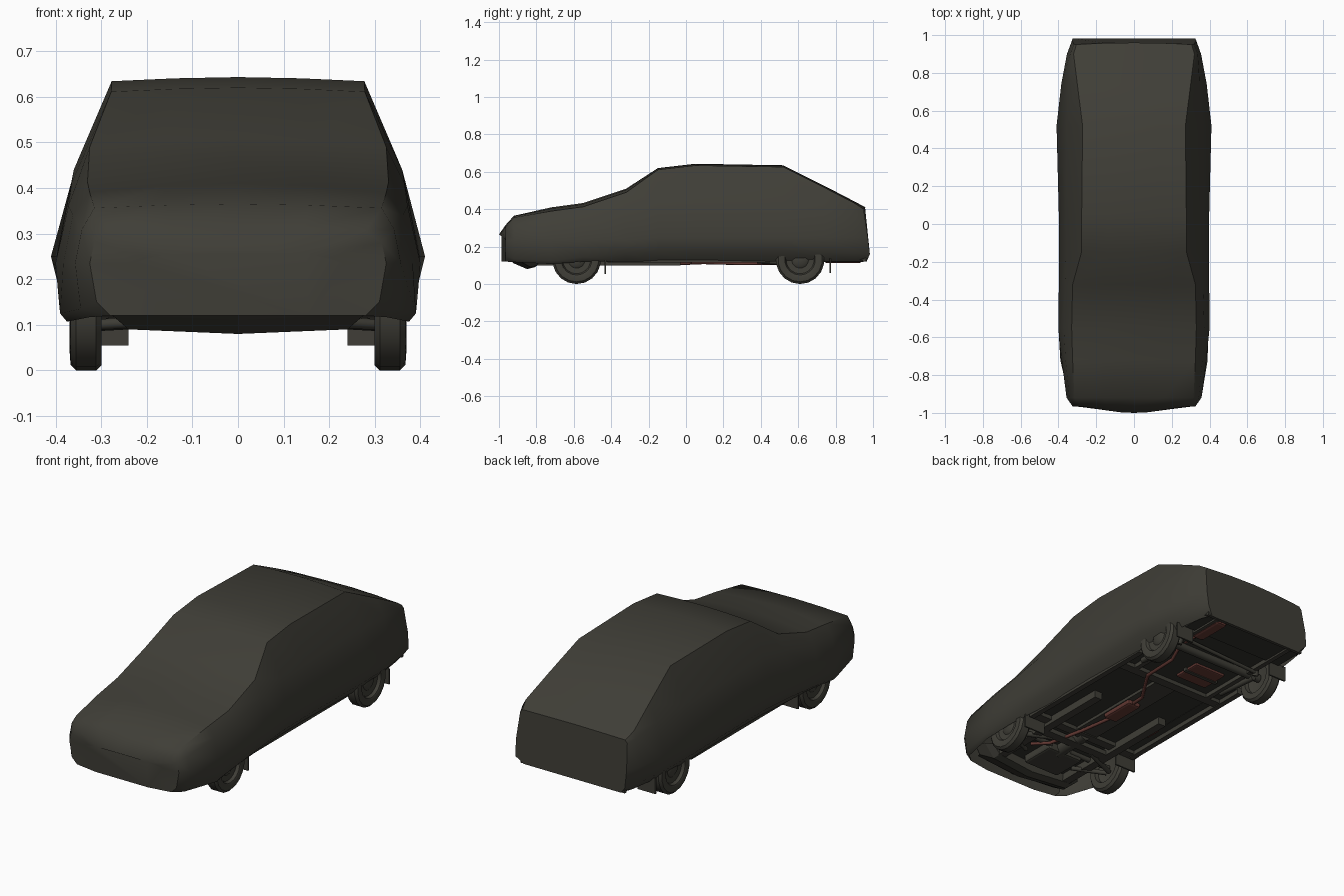
import bpy, bmesh, math
from mathutils import Vector

if "Cube" in bpy.data.objects:
    bpy.data.objects.remove(bpy.data.objects["Cube"])


def mat(name, c):
    m = bpy.data.materials.new(name)
    m.diffuse_color = (*c, 1)
    m.use_nodes = True
    m.node_tree.nodes["Principled BSDF"].inputs["Base Color"].default_value = m.diffuse_color
    return m


CLOTH = mat("dark olive grey", (0.050, 0.048, 0.038))
FLOOR = mat("charcoal", (0.034, 0.033, 0.027))
RED = mat("dull red metal", (0.13, 0.042, 0.034))


def finish(bm, name, material, smooth=None):
    bmesh.ops.recalc_face_normals(bm, faces=bm.faces)
    me = bpy.data.meshes.new(name)
    bm.to_mesh(me)
    bm.free()
    me.materials.append(material)
    ob = bpy.data.objects.new(name, me)
    bpy.context.collection.objects.link(ob)
    if smooth:
        bpy.ops.object.select_all(action='DESELECT')
        ob.select_set(True)
        bpy.context.view_layer.objects.active = ob
        bpy.ops.object.shade_smooth_by_angle(angle=math.radians(smooth))
    return ob


def loft(stations, shift, closed=False):
    """Skin across mirrored half sections [(y, [(x, z), ...])]; first point is on the centre."""
    bm = bmesh.new()
    rings = []
    for y, half in stations:
        mirrored = half[1:-1] if closed else half[1:]
        pts = [(-x, z) for x, z in reversed(mirrored)] + list(half)
        rings.append([bm.verts.new((x, y + shift(x, y, z), z)) for x, z in pts])
    for a, b in zip(rings, rings[1:]):
        n = len(a)
        for i in range(n if closed else n - 1):
            j = (i + 1) % n
            bm.faces.new((a[i], a[j], b[j], b[i]))
    for r in (rings[0], rings[-1]):
        bm.faces.new(r)
    return bm


def box(name, lo, hi, material=CLOTH, bevel=0):
    bm = bmesh.new()
    bmesh.ops.create_cube(bm, size=1)
    for v in bm.verts:
        v.co = Vector([lo[i] + (v.co[i] + 0.5) * (hi[i] - lo[i]) for i in range(3)])
    if bevel:
        bmesh.ops.bevel(bm, geom=bm.edges[:], offset=bevel, segments=2, affect='EDGES', profile=.5)
    return finish(bm, name, material)


def rod(name, a, b, r, material=CLOTH, seg=10):
    a, b = Vector(a), Vector(b)
    bm = bmesh.new()
    bmesh.ops.create_cone(bm, cap_ends=True, segments=seg, radius1=r, radius2=r, depth=(b - a).length)
    q = (b - a).to_track_quat('Z', 'Y')
    for v in bm.verts:
        v.co = q @ v.co + (a + b) / 2
    return finish(bm, name, material, 40)


# Draped cover section: centre top, roof edge, belt line, widest point, hem, tucked skirt
def sec(y, zt, xr, xb, zb, xw, xh, zh):
    zr = zt - (.02 if -.8 < y < -.2 else .009)
    skirt = (xh - .6 * (zh - .12) - .012, min(.12, zh - .018))
    return y, [(0, zt), (xr * .5, zt * .7 + zr * .3), (xr, zr), (xb, zb), (xw, .25 if y > -.2 else .235), (xh, zh), skirt]


def end_shape(x, y, z):
    """Slanted, slightly bowed tail with its hem tucked in; bowed nose."""
    if y > .95:
        return .155 * (.41 - max(z, .165)) - max(0, .165 - z) * .5 - .012 * (x / .32) ** 2
    return .03 * (x / .22) ** 2 if y < -.99 else 0


cover = loft([
    sec(-1.00, .265, .15, .20, .247, .23, .20, .175),
    sec(-.965, .315, .28, .315, .28, .325, .31, .15),
    sec(-.92, .365, .315, .342, .31, .357, .345, .135),
    sec(-.72, .41, .325, .362, .34, .383, .39, .125),
    sec(-.55, .433, .33, .372, .36, .40, .392, .145),
    sec(-.32, .51, .325, .365, .41, .398, .388, .165),
    sec(-.15, .62, .278, .36, .44, .398, .382, .172),
    sec(.05, .643, .277, .36, .44, .398, .382, .175),
    sec(.52, .635, .272, .358, .44, .41, .392, .178),
    sec(.74, .525, .30, .348, .43, .385, .378, .17),
    sec(.90, .442, .32, .338, .40, .355, .352, .165),
    sec(.96, .41, .305, .318, .385, .328, .325, .16),
], end_shape)
finish(cover, "draped_cover", CLOTH, 45)

# Front valance below the nose
val = loft([
    (-.965, [(0, .165), (.24, .165), (.25, .15), (0, .145)]),
    (-.92, [(0, .16), (.31, .16), (.28, .125), (0, .11)]),
    (-.85, [(0, .15), (.31, .15), (.24, .09), (0, .08)]),
    (-.81, [(0, .14), (.28, .14), (.23, .10), (0, .09)]),
], lambda x, y, z: .03 * (x / .3) ** 2, closed=True)
finish(val, "front_valance", CLOTH)

# Floor pan: centre strip and tail, leaving wheel wells open
box("floor_centre", (-.27, -.82, .14), (.27, .97, .15), FLOOR)
box("tail_floor", (-.31, .78, .128), (.31, .955, .14), FLOOR)
box("floor_tunnel", (-.065, -.38, .124), (.065, .30, .142))
box("rear_lower_edge", (-.31, .945, .12), (.31, .962, .15))
for y in (-.40, .28):
    box("floor_crossmember", (-.34, y - .025, .118), (.34, y + .025, .142))


# Wheel: revolved tyre and dished rim
def wheel(side, y):
    prof = [(0, .058), (.03, .058), (.045, .048), (.075, .05), (.082, .066), (.09, .07), (.118, .068),
            (.13, .056), (.13, .012), (.118, .0), (.085, .0), (.08, .02), (.03, .03), (0, .03)]
    bm = bmesh.new()
    vs = [bm.verts.new((side * (.299 + w), y, .13 + r)) for r, w in prof]
    es = [bm.edges.new(p) for p in zip(vs, vs[1:])]
    bmesh.ops.spin(bm, geom=vs + es, cent=(0, y, .13), axis=(1, 0, 0), angle=math.tau, steps=18, use_duplicate=False)
    bmesh.ops.remove_doubles(bm, verts=bm.verts, dist=1e-4)
    finish(bm, "wheel", CLOTH, 35)


for s in (-1, 1):
    def sbox(name, lo, hi, m=CLOTH):
        xs = sorted((s * lo[0], s * hi[0]))
        return box(name, (xs[0], *lo[1:]), (xs[1], *hi[1:]), m)
    for y in (-.585, .61):
        wheel(s, y)
    # Sills, rails and side floors
    sbox("side_floor", (.27, -.42, .138), (.345, .44, .15), FLOOR)
    sbox("sill", (.315, -.42, .114), (.345, .45, .15))
    sbox("front_rail", (.19, -.8, .10), (.235, -.03, .142))
    sbox("rear_rail", (.225, .30, .118), (.25, .95, .142))
    # Mud flaps
    sbox("front_mud_flap", (.24, -.437, .055), (.365, -.428, .14))
    sbox("rear_mud_flap", (.255, .766, .058), (.36, .775, .14))
    # Suspension arms and half shafts
    rod("front_arm", (s * .13, -.50, .11), (s * .31, -.57, .10), .014)
    rod("front_arm", (s * .15, -.68, .11), (s * .31, -.59, .10), .012)
    rod("half_shaft", (s * .06, -.585, .13), (s * .32, -.585, .13), .014)
    rod("trailing_arm", (s * .26, .38, .125), (s * .27, .63, .11), .015)
    rod("rear_damper", (s * .255, .66, .10), (s * .24, .70, .2), .016)

# Axle, subframe and drivetrain
rod("rear_axle", (-.32, .61, .13), (.32, .61, .13), .022)
rod("rear_track_bar", (-.25, .67, .115), (.25, .69, .125), .01)
box("front_subframe", (-.22, -.50, .10), (.22, -.45, .125))
box("engine_sump", (-.14, -.78, .10), (.08, -.58, .15), CLOTH, .012)
rod("gearbox", (-.01, -.62, .13), (-.01, -.4, .135), .035)

# Exhaust: bent pipe, two silencers; fuel tank
cu = bpy.data.curves.new("exhaust_pipe", 'CURVE')
cu.dimensions = '3D'
cu.bevel_depth = .009
cu.bevel_resolution = 2
cu.use_fill_caps = True
path = [(.15, -.64, .125), (.10, -.55, .108), (.05, -.35, .112), (.02, -.15, .112), (.03, .10, .115),
        (.16, .30, .110), (.165, .50, .112), (.19, .60, .15), (.20, .76, .135), (.2, .94, .13)]
sp = cu.splines.new('POLY')
sp.points.add(len(path) - 1)
for p, c in zip(sp.points, path):
    p.co = (*c, 1)
cu.materials.append(RED)
bpy.context.collection.objects.link(bpy.data.objects.new("exhaust_pipe", cu))
box("middle_silencer", (-.02, -.17, .102), (.06, .03, .14), RED, .012)
box("rear_silencer", (.165, .74, .112), (.235, .94, .15), RED, .014)
box("fuel_tank", (-.17, .36, .126), (.02, .52, .145), RED, .008)
box("tank_strap", (-.18, .43, .122), (.03, .45, .145))
box("floor_patch", (-.28, -.22, .134), (-.23, -.14, .141), RED)
